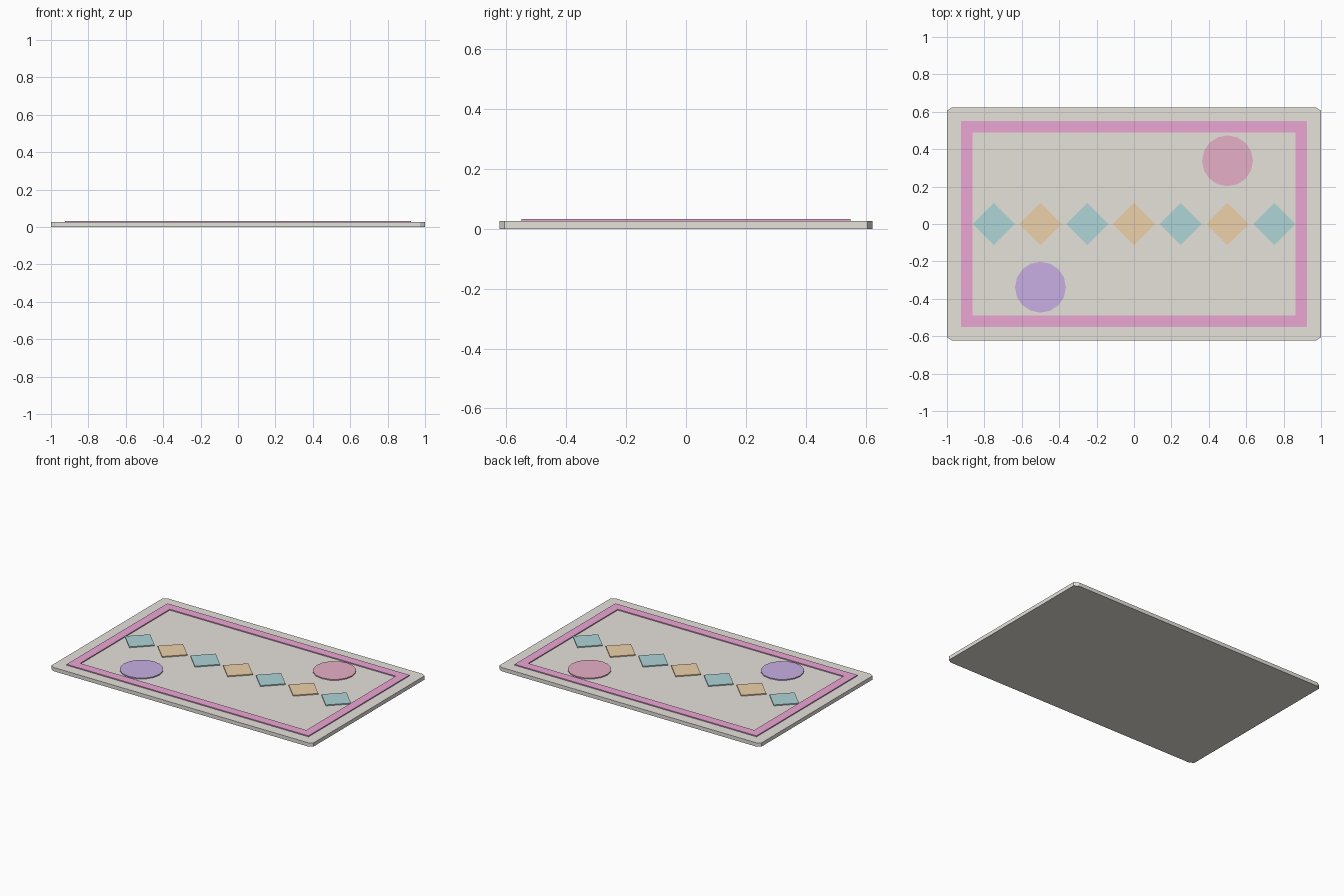
import bpy, bmesh, math

if "Cube" in bpy.data.objects:
    bpy.data.objects.remove(bpy.data.objects["Cube"])

BASE_TOP = 0.026
TOP = 0.033


def material(name, rgb):
    m = bpy.data.materials.new(name)
    m.diffuse_color = (*rgb, 1)
    m.use_nodes = True
    m.node_tree.nodes["Principled BSDF"].inputs["Base Color"].default_value = m.diffuse_color
    return m


def slab(name, pts, z0, z1, mat):
    """Flat polygon extruded from z0 to z1."""
    bm = bmesh.new()
    face = bm.faces.new([bm.verts.new((x, y, z0)) for x, y in pts])
    ext = bmesh.ops.extrude_face_region(bm, geom=[face], use_keep_orig=True)
    for v in ext["geom"]:
        if isinstance(v, bmesh.types.BMVert):
            v.co.z = z1
    return finish(name, bm, mat)


def finish(name, bm, mat):
    bmesh.ops.recalc_face_normals(bm, faces=bm.faces[:])
    me = bpy.data.meshes.new(name)
    bm.to_mesh(me)
    bm.free()
    ob = bpy.data.objects.new(name, me)
    me.materials.append(mat)
    bpy.context.collection.objects.link(ob)
    return ob


def ngon(cx, cy, r, n, turn=0.0):
    return [(cx + r * math.cos(turn + math.tau * i / n),
             cy + r * math.sin(turn + math.tau * i / n)) for i in range(n)]


beige = material("beige", (0.79, 0.76, 0.71))
pink = material("pink", (0.83, 0.38, 0.65))
teal = material("teal", (0.42, 0.66, 0.68))
orange = material("orange", (0.85, 0.64, 0.40))
purple = material("purple", (0.58, 0.43, 0.78))
rose = material("rose", (0.80, 0.43, 0.57))

# rug body with clipped corners
X, Y, cx, cy = 1.0, 0.623, 0.028, 0.017
slab("rug_base", [(-X + cx, -Y), (X - cx, -Y), (X, -Y + cy), (X, Y - cy),
                  (X - cx, Y), (-X + cx, Y), (-X, Y - cy), (-X, -Y + cy)],
     0, BASE_TOP, beige)

# raised border frame
bm = bmesh.new()
signs = [(-1, -1), (1, -1), (1, 1), (-1, 1)]
loops = [[bm.verts.new((sx * w, sy * h, z)) for sx, sy in signs]
         for w, h, z in [(0.924, 0.55, BASE_TOP), (0.924, 0.55, TOP),
                         (0.863, 0.488, TOP), (0.863, 0.488, BASE_TOP)]]
for k in range(4):
    a, b = loops[k], loops[(k + 1) % 4]
    for i in range(4):
        j = (i + 1) % 4
        bm.faces.new((a[i], a[j], b[j], b[i]))
finish("border", bm, pink)

# row of diamonds in alternating colours
for i in range(7):
    slab(f"diamond_{i + 1}", ngon(-0.75 + 0.25 * i, 0, 0.113, 4),
         BASE_TOP, TOP, orange if i % 2 else teal)

# two discs in opposite corners
slab("disc_back", ngon(0.5, 0.338, 0.136, 16), BASE_TOP, TOP, rose)
slab("disc_front", ngon(-0.5, -0.338, 0.136, 16), BASE_TOP, TOP, purple)
